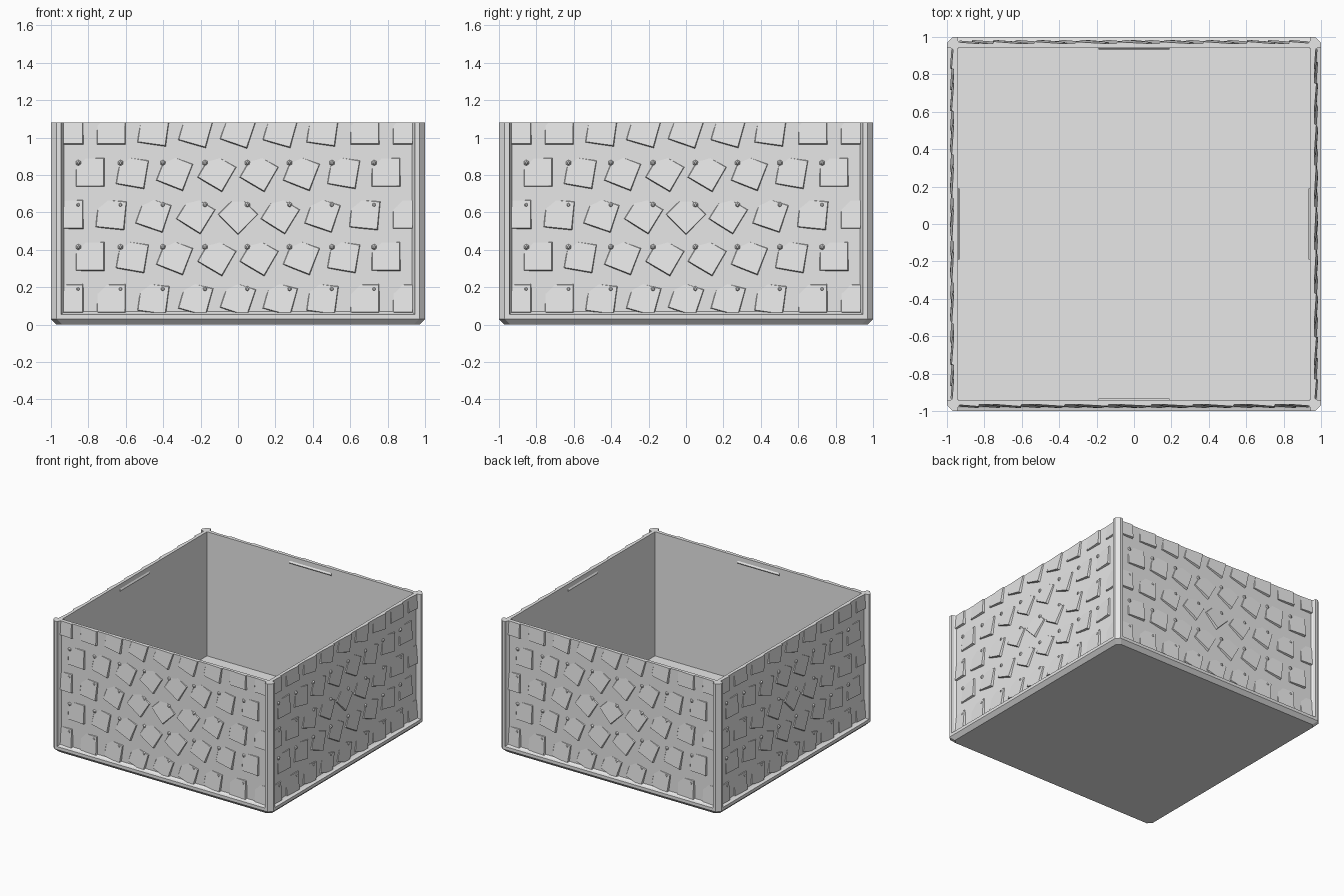
import bpy, bmesh
from math import radians, hypot
from mathutils import Matrix, Vector

cube = bpy.data.objects.get("Cube")
if cube:
    bpy.data.objects.remove(cube, do_unlink=True)

TOP, RIM, FACE, INNER = 1.08, 0.06, 0.965, 0.94
PITCH, ROW = 0.226, 0.225
CENTRE_Z = 0.59

grey = bpy.data.materials.new("light_grey")
grey.use_nodes = True
grey.diffuse_color = (0.8, 0.8, 0.8, 1)
grey.node_tree.nodes["Principled BSDF"].inputs["Base Color"].default_value = (0.8, 0.8, 0.8, 1)


def make_object(name, bm, turn=0):
    bmesh.ops.recalc_face_normals(bm, faces=bm.faces)
    bm.transform(Matrix.Rotation(radians(90 * turn), 4, 'Z'))
    mesh = bpy.data.meshes.new(name)
    bm.to_mesh(mesh)
    bm.free()
    mesh.materials.append(grey)
    obj = bpy.data.objects.new(name, mesh)
    bpy.context.collection.objects.link(obj)


def bridge_loops(bm, loops):
    """Join rings of points into a closed solid."""
    rings = [[bm.verts.new(p) for p in loop] for loop in loops]
    n = len(rings[0])
    for a, b in zip(rings, rings[1:]):
        for i in range(n):
            j = (i + 1) % n
            bm.faces.new((a[i], a[j], b[j], b[i]))
    bm.faces.new(rings[0][::-1])
    bm.faces.new(rings[-1])


def cut_square(h, c, z):
    k = h - c
    return [(h, -k, z), (h, k, z), (k, h, z), (-k, h, z),
            (-h, k, z), (-h, -k, z), (-k, -h, z), (k, -h, z)]


def box(bm, x0, x1, y0, y1, z0, z1):
    bridge_loops(bm, [[(x0, y0, z), (x1, y0, z), (x1, y1, z), (x0, y1, z)] for z in (z0, z1)])


# Floor slab with chamfered foot and sloped rail
bm = bmesh.new()
bridge_loops(bm, [cut_square(*s) for s in (
    (0.97, 0.03, 0), (1, 0.03, 0.03), (1, 0.03, 0.055), (0.98, 0.03, 0.06),
    (FACE, 0.02, 0.07), (INNER, 0.001, 0.07), (INNER, 0.001, RIM))])
make_object("base", bm)

# Half of the corner post section, mirrored across the diagonal
half = [(0.94, 0.93), (0.965, 0.93), (0.98, 0.94), (1, 0.945), (1, 0.97)]
section = half + [(y, x) for x, y in reversed(half)] + [(INNER, INNER)]


def add_scale(bm, x, z):
    """Tilted square plate, its lower tip lifted off the wall."""
    angle = radians(min(45, 58 * hypot(x, z - CENTRE_Z)))
    spin = Matrix.Rotation(-angle, 4, 'Y')
    place = Matrix.Translation((x, 0, z)) @ spin
    size = 0.103
    corners = [(0, -1, 0.019), (1, 0, 0.008), (0, 1, -0.004), (-1, 0, 0.008)]
    outer = [place @ Vector((u * size, -FACE - h, v * size)) for u, v, h in corners]
    base = [place @ Vector((u * size * 1.1, -FACE + 0.01, v * size * 1.1)) for u, v, h in corners]
    bridge_loops(bm, [base, outer])


def add_nub(bm, x, z):
    """Small low bump above each scale."""
    m = Matrix.Translation((x, -FACE, z)) @ Matrix.Rotation(radians(90), 4, 'X')
    bmesh.ops.create_cone(bm, cap_ends=True, segments=6, radius1=0.025, radius2=0.006,
                          depth=0.024, matrix=m)


def trim(bm, point, normal):
    geom = bm.verts[:] + bm.edges[:] + bm.faces[:]
    bmesh.ops.bisect_plane(bm, geom=geom, plane_co=point, plane_no=normal, clear_outer=True)
    open_edges = [e for e in bm.edges if e.is_boundary]
    if open_edges:
        bmesh.ops.holes_fill(bm, edges=open_edges, sides=0)


for turn, side in enumerate(("front", "left", "back", "right")):
    # Wall panel
    bm = bmesh.new()
    box(bm, -INNER, INNER, -FACE, -INNER, RIM, TOP)
    make_object(side + "_wall", bm, turn)

    # Staggered scales, trimmed to the frame
    bm = bmesh.new()
    for row in range(-2, 3):
        z = CENTRE_Z + row * ROW
        shift = 0.5 * (row % 2)
        for col in range(-5, 5):
            add_scale(bm, (col + shift) * PITCH, z)
            add_nub(bm, col * PITCH + 0.05, z + 0.05)
    trim(bm, (0.933, 0, 0), (1, 0, 0))
    trim(bm, (-0.933, 0, 0), (-1, 0, 0))
    trim(bm, (0, 0, 0.066), (0, 0, -1))
    trim(bm, (0, 0, TOP), (0, 0, 1))
    make_object(side + "_scales", bm, turn)

    # Corner post
    bm = bmesh.new()
    bridge_loops(bm, [[(x, y, z) for x, y in section] for z in (0.05, TOP)])
    make_object(side + "_corner_post", bm, turn)

    # Catch ridge inside the rim
    bm = bmesh.new()
    bridge_loops(bm, [[(x, -INNER - 0.005, 1.01), (x, -INNER + 0.008, 1.03),
                       (x, -INNER - 0.005, 1.05)] for x in (-0.19, 0.19)])
    make_object(side + "_catch_ridge", bm, turn)
